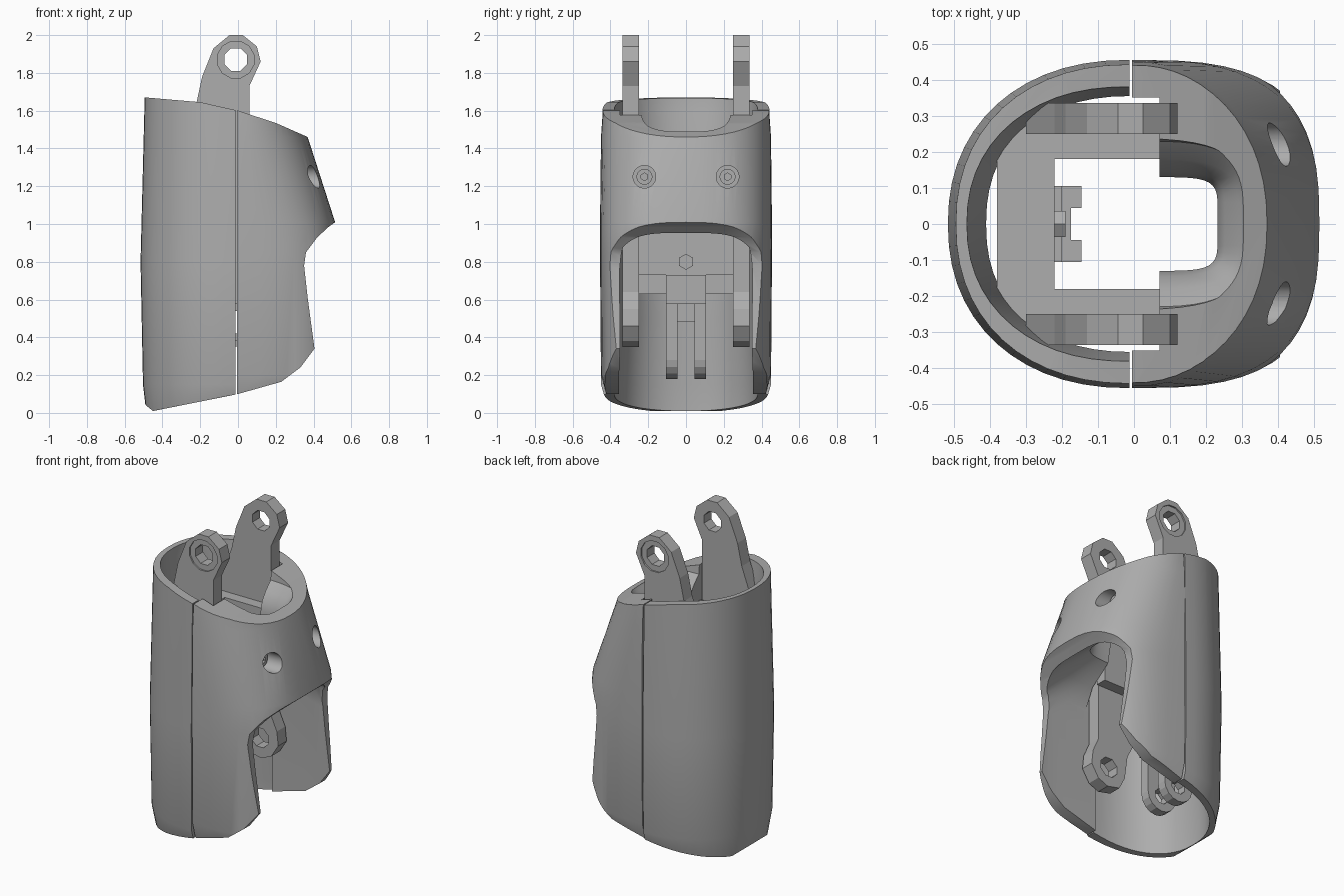
import bpy, bmesh, math
from mathutils import Matrix

cube = bpy.data.objects.get("Cube")
if cube:
    bpy.data.objects.remove(cube)

grey = bpy.data.materials.new("plain grey")
grey.use_nodes = True
colour = (0.42, 0.42, 0.42, 1)
grey.diffuse_color = colour
grey.node_tree.nodes["Principled BSDF"].inputs["Base Color"].default_value = colour


def finish(name, bm):
    bmesh.ops.recalc_face_normals(bm, faces=bm.faces)
    mesh = bpy.data.meshes.new(name)
    bm.to_mesh(mesh)
    bm.free()
    mesh.materials.append(grey)
    ob = bpy.data.objects.new(name, mesh)
    bpy.context.collection.objects.link(ob)
    return ob


def loft(name, rings):
    """Solid skinned through rings of equal point count."""
    bm = bmesh.new()
    rows = [[bm.verts.new(p) for p in ring] for ring in rings]
    n = len(rows[0])
    for low, high in zip(rows, rows[1:]):
        for i in range(n):
            j = (i + 1) % n
            bm.faces.new((low[i], low[j], high[j], high[i]))
    bm.faces.new(rows[0])
    bm.faces.new(rows[-1])
    return finish(name, bm)


def prism(name, outline, y0, y1):
    """Outline in x and z, extruded along y."""
    return loft(name, [[(x, y, z) for x, z in outline] for y in (y0, y1)])


def box(name, x0, x1, y0, y1, z0, z1):
    return prism(name, [(x0, z0), (x1, z0), (x1, z1), (x0, z1)], y0, y1)


def rod(name, centre, r, depth, axis, sides=24):
    bm = bmesh.new()
    turn = Matrix.Rotation(math.pi / 2, 4, "Y" if axis == "X" else "X")
    spin = Matrix.Rotation(math.pi / sides, 4, "Z")
    bmesh.ops.create_cone(bm, cap_ends=True, segments=sides, radius1=r, radius2=r,
                          depth=depth, matrix=Matrix.Translation(centre) @ turn @ spin)
    return finish(name, bm)


def half_shell(name, sections, side, seam, steps=28):
    """Loft of half superellipses given as (z, reach, half width, power)."""
    rings = []
    for z, a, b, n in sections:
        ring = []
        for i in range(steps + 1):
            t = math.pi * (i / steps - 0.5)
            c, s = max(math.cos(t), 0), math.sin(t)
            ring.append((side * a * c ** (2 / n) + seam,
                         math.copysign(b * abs(s) ** (2 / n), s), z))
        rings.append(ring)
    return loft(name, rings)


def boolean(ob, tool, operation="DIFFERENCE"):
    mod = ob.modifiers.new("cut", "BOOLEAN")
    mod.operation, mod.object, mod.solver = operation, tool, "EXACT"
    bpy.context.view_layer.objects.active = ob
    bpy.ops.object.modifier_apply(modifier=mod.name)
    bpy.data.objects.remove(tool)


def smooth(ob, angle=30):
    bpy.ops.object.select_all(action="DESELECT")
    ob.select_set(True)
    bpy.context.view_layer.objects.active = ob
    bpy.ops.object.shade_smooth_by_angle(angle=math.radians(angle))


# Side silhouette shared by both shell halves
silhouette = [(-.6, .05), (-.5, .05), (-.45, .01), (0, .1), (.23, .165), (.33, .24),
              (.405, .34), (.37, .6), (.35, .78), (.36, .85), (.42, .93), (.48, .985),
              (.515, 1.01), (.6, 1.01), (.6, 1.46), (.37, 1.46), (.2, 1.535), (0, 1.6),
              (-.2, 1.645), (-.49, 1.67), (-.6, 1.675)]

# Back shell
back = half_shell("back_shell", [(-.02, .47, .4, 2.2), (.15, .49, .45, 2.2),
                                 (.8, .503, .455, 2.2), (1.75, .479, .44, 2.2)], -1, -.013)
boolean(back, prism("trim", silhouette, -1, 1), "INTERSECT")
boolean(back, half_shell("hollow", [(-.1, .45, .38, 2.2), (.15, .45, .38, 2.3),
                                    (.5, .42, .36, 2.3), (1.3, .41, .355, 2.3),
                                    (1.6, .46, .38, 2.2), (1.8, .47, .4, 2.2)], -1, 0))
smooth(back)

# Front shell: thick collar with a rounded slot above an arched opening
front = half_shell("front_shell", [(-.02, .49, .39, 3), (.2, .53, .45, 3.1), (.85, .53, .455, 3),
                                   (1.01, .52, .455, 2.8), (1.46, .375, .45, 2.2),
                                   (1.75, .29, .43, 2.1)], 1, -.006)
boolean(front, prism("trim", silhouette, -1, 1), "INTERSECT")
boolean(front, half_shell("hollow", [(-.1, .6, .355, 6), (.75, .6, .355, 6), (.88, .52, .35, 5),
                                     (1, .41, .29, 3.5), (1.1, .27, .15, 4), (1.2, .24, .13, 6),
                                     (1.36, .24, .13, 6), (1.42, .26, .145, 5), (1.47, .3, .18, 4),
                                     (1.52, .33, .23, 3.5), (1.8, .36, .26, 3)], 1, -.008))
boolean(front, box("joint_clearance", -.1, .07, -.35, .35, -.2, 2))
for y in (-.22, .22):
    boolean(front, rod("screw_hole", (.46, y, 1.25), .06, .28, "X"))
smooth(front)

# Recessed screws
for side, y in (("right", -.22), ("left", .22)):
    head = rod(side + "_screw", (.32, y, 1.25), .042, .03, "X")
    boolean(head, rod("socket", (.34, y, 1.25), .02, .03, "X", 6))

# Bracket side plates with an eye at each end
plate = [(-.045, 2), (.025, 2), (.1, 1.94), (.12, 1.86), (.06, 1.73), (.06, .64),
         (.1, .55), (.11, .46), (.06, .38), (-.01, .35), (-.1, .37), (-.14, .45),
         (-.16, .6), (-.22, .72), (-.3, .82), (-.3, 1.42), (-.22, 1.64), (-.19, 1.78),
         (-.13, 1.93)]
for name, s in (("right", -1), ("left", 1)):
    arm = prism(name + "_bracket_plate", plate, s * .25, s * .335)
    for x, z in ((-.012, 1.87), (-.02, .48)):
        boolean(arm, rod("eye", (x, s * .29, z), .065, .3, "Y", 8))
        boolean(arm, rod("eye_recess", (x, s * .335, z), .1, .02, "Y", 12))
    lo, hi = sorted((s * .18, s * .25))
    box(name + "_bracket_rail", -.27, .07, lo, hi, 1, 1.35)

# Bracket web between the plates
box("bracket_back", -.38, -.27, -.3, .3, .73, 1.35)
box("bracket_web", -.27, -.22, -.25, .25, .73, 1.35)
box("bracket_lower_web", -.37, -.25, -.25, .25, .63, .73)
box("bracket_neck", -.35, -.2, -.105, .105, .56, .73)
box("clevis_bridge", -.35, -.175, -.05, .05, .48, .58)
rod("web_bolt", (-.21, 0, .8), .042, .04, "X", 6)

# Lower clevis: a pair of round-ended lugs
lug = [(-.145, .58), (-.35, .58)]
lug += [(-.2475 + .1025 * math.cos(t), .28 + .1 * math.sin(t))
        for t in (math.pi * (1 + i / 8) for i in range(9))]
for name, s in (("right", -1), ("left", 1)):
    ear = prism(name + "_clevis_lug", lug, s * .045, s * .105)
    boolean(ear, rod("clevis_eye", (-.2475, s * .08, .28), .05, .2, "Y", 8))
